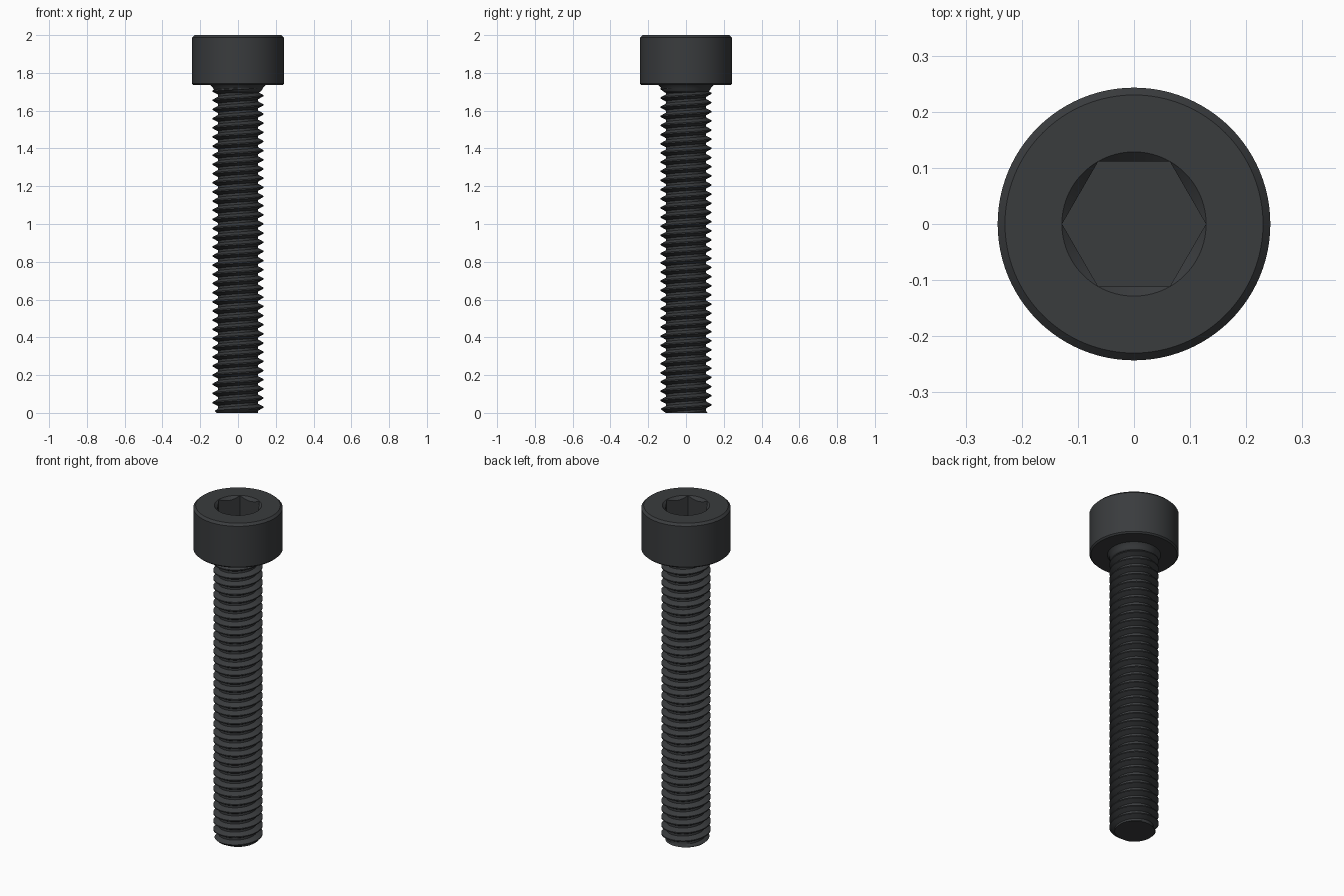
import bpy, bmesh
from math import cos, sin, pi, radians

if "Cube" in bpy.data.objects:
    bpy.data.objects.remove(bpy.data.objects["Cube"])

HEAD_R, HEAD_Z, TOP = 0.243, 1.735, 2.0
HEX_R, HEX_DEPTH = 0.1282, 0.125
MAJOR, MINOR, PITCH = 0.134, 0.106, 0.0485

steel = bpy.data.materials.new("black_steel")
steel.diffuse_color = (0.042, 0.045, 0.048, 1)
steel.use_nodes = True
steel.node_tree.nodes["Principled BSDF"].inputs["Base Color"].default_value = steel.diffuse_color


def make_object(name, bm):
    bmesh.ops.recalc_face_normals(bm, faces=bm.faces)
    mesh = bpy.data.meshes.new(name)
    bm.to_mesh(mesh)
    bm.free()
    mesh.materials.append(steel)
    ob = bpy.data.objects.new(name, mesh)
    bpy.context.collection.objects.link(ob)
    return ob


def lathe(name, profile, sides):
    """Spin (radius, z) points around z and cap both ends."""
    bm = bmesh.new()
    rings = [[bm.verts.new((r * cos(2 * pi * i / sides), r * sin(2 * pi * i / sides), z))
              for i in range(sides)] for r, z in profile]
    for a, b in zip(rings, rings[1:]):
        for i in range(sides):
            j = (i + 1) % sides
            bm.faces.new((a[i], a[j], b[j], b[i]))
    bm.faces.new(rings[0])
    bm.faces.new(rings[-1])
    return make_object(name, bm)


def smooth(ob, angle):
    bpy.ops.object.select_all(action='DESELECT')
    ob.select_set(True)
    bpy.context.view_layer.objects.active = ob
    bpy.ops.object.shade_smooth_by_angle(angle=radians(angle))


def cut(ob, cutter):
    mod = ob.modifiers.new("cut", 'BOOLEAN')
    mod.operation, mod.solver, mod.object = 'DIFFERENCE', 'EXACT', cutter
    bpy.context.view_layer.objects.active = ob
    bpy.ops.object.modifier_apply(modifier=mod.name)
    bpy.data.objects.remove(cutter)


# Cylindrical head with chamfered rims and a fillet into the shank
head = lathe("socket_head", [
    (0.10, 1.69), (0.122, 1.703), (0.130, 1.715), (0.135, 1.725), (0.145, HEAD_Z),
    (HEAD_R - 0.008, HEAD_Z), (HEAD_R, HEAD_Z + 0.008),
    (HEAD_R, TOP - 0.013), (HEAD_R - 0.013, TOP)], 96)

# Hexagonal socket and its conical lead-in
cut(head, lathe("hex_cutter", [(HEX_R, TOP - HEX_DEPTH), (HEX_R, TOP + 0.1)], 6))
cut(head, lathe("cone_cutter", [(HEX_R - 0.04, TOP - 0.04),
                                (HEX_R + 0.0205, TOP + 0.02)], 96))
smooth(head, 25)

# Helical thread: one tooth profile swept up, clipped by the tip chamfer
TOOTH = [(0.0, MINOR), (0.25, MINOR), (0.56, MAJOR), (0.69, MAJOR)]
SIDES, END = 72, 1.72


def thread_radius(z, turn):
    f = (z / PITCH - turn) % 1
    pts = TOOTH + [(1.0, MINOR)]
    for (f0, r0), (f1, r1) in zip(pts, pts[1:]):
        if f <= f1:
            break
    r = r0 + (r1 - r0) * (f - f0) / (f1 - f0)
    return min(r, 0.113 + z)


bm = bmesh.new()
columns = []
for i in range(SIDES + 1):
    turn, col = i / SIDES, []
    for k in range(-2, int(END / PITCH) + 2):
        for f, _ in TOOTH:
            z = min(max((k + f + turn) * PITCH, 0), END)
            r = thread_radius(z, turn)
            col.append(bm.verts.new((r * cos(2 * pi * turn), r * sin(2 * pi * turn), z)))
    columns.append(col)
for a, b in zip(columns, columns[1:]):
    for j in range(len(a) - 1):
        bm.faces.new((a[j], b[j], b[j + 1], a[j + 1]))
bmesh.ops.remove_doubles(bm, verts=bm.verts, dist=1e-5)
bmesh.ops.dissolve_degenerate(bm, edges=bm.edges, dist=1e-5)
# Flat end caps
bmesh.ops.holes_fill(bm, edges=[e for e in bm.edges if e.is_boundary], sides=0)
shank = make_object("threaded_shank", bm)
smooth(shank, 30)
